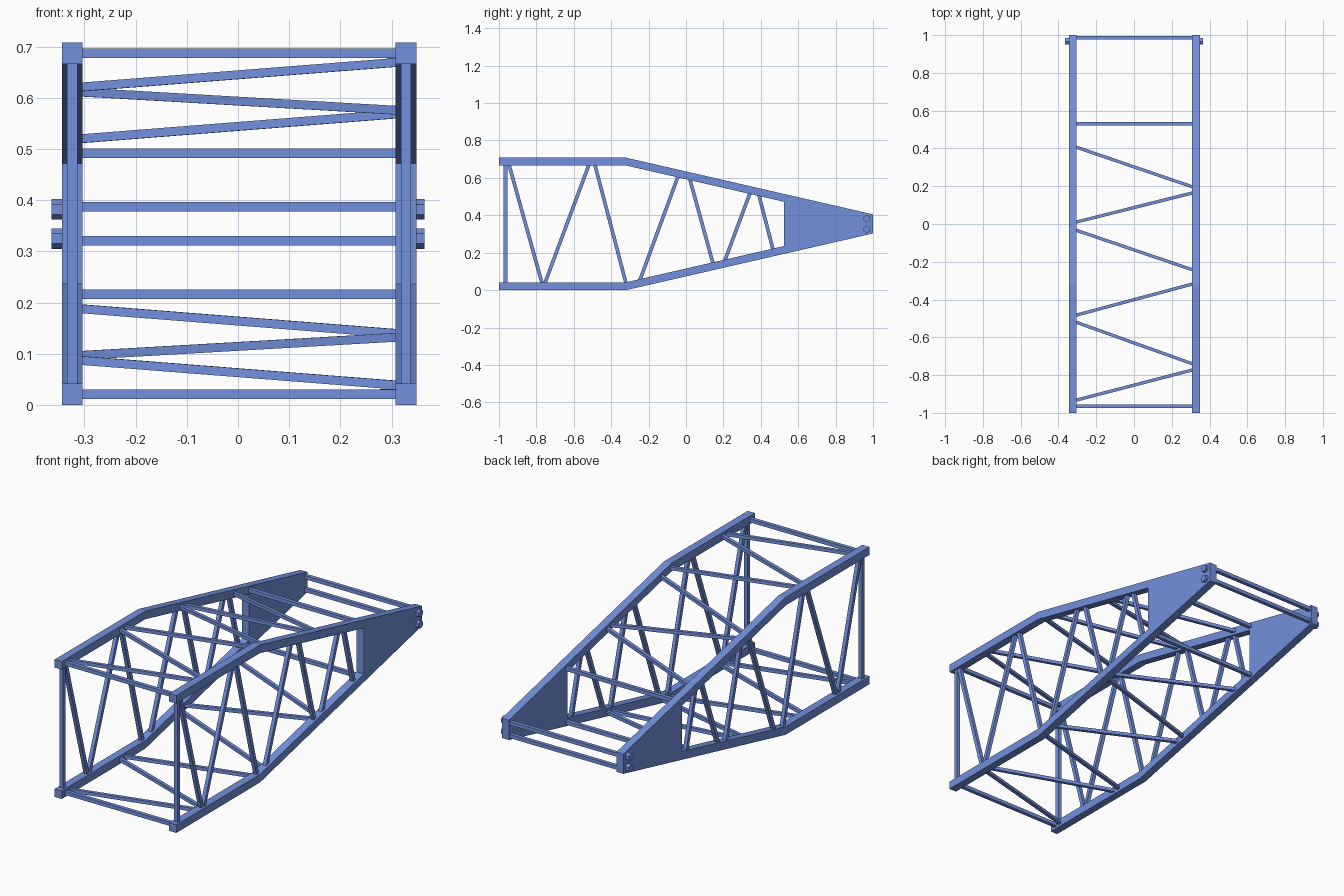
import bpy, bmesh, math
from mathutils import Vector, Matrix

if "Cube" in bpy.data.objects:
    bpy.data.objects.remove(bpy.data.objects["Cube"])

H = 0.708                       # overall height
T = 0.042                       # chord thickness
BEND, SLOPE = -0.32, 0.2295     # where the chords start to taper, and how fast
SIDES = {"left": (-0.344, -0.304), "right": (0.308, 0.349)}

blue = bpy.data.materials.new("blue_paint")
blue.diffuse_color = (0.17, 0.28, 0.72, 1)
blue.use_nodes = True
blue.node_tree.nodes["Principled BSDF"].inputs["Base Color"].default_value = blue.diffuse_color


def finish(name, bm):
    bmesh.ops.recalc_face_normals(bm, faces=bm.faces)
    mesh = bpy.data.meshes.new(name)
    bm.to_mesh(mesh)
    bm.free()
    mesh.materials.append(blue)
    obj = bpy.data.objects.new(name, mesh)
    bpy.context.collection.objects.link(obj)
    return obj


def extrude_profile(name, points, x0, x1):
    """Extrude a (y, z) outline from x0 to x1."""
    bm = bmesh.new()
    face = bm.faces.new([bm.verts.new((x0, y, z)) for y, z in points])
    ext = bmesh.ops.extrude_face_region(bm, geom=[face])["geom"]
    verts = [v for v in ext if isinstance(v, bmesh.types.BMVert)]
    bmesh.ops.translate(bm, vec=(x1 - x0, 0, 0), verts=verts)
    return finish(name, bm)


def bar(name, a, b, size, up):
    """Square bar from a to b, with one side facing roughly along up."""
    a, b = Vector(a), Vector(b)
    along = (b - a).normalized()
    side = along.cross(Vector(up)).normalized()
    rot = Matrix((side, along, side.cross(along))).transposed().to_4x4()
    bm = bmesh.new()
    bmesh.ops.create_cube(bm, size=1, matrix=Matrix.Translation((a + b) / 2) @ rot
                          @ Matrix.Diagonal((size, (b - a).length, size, 1)))
    return finish(name, bm)


def chord_z(y, level, depth=T / 2):
    """Height inside the top or bottom chord at y, at a depth from its outer face."""
    z = depth + max(0, y - BEND) * SLOPE
    return H - z if level == "top" else z


# Side frames: chords, end plates, pins, posts and zigzag braces
BRACES = [(-0.946, -0.77), (-0.519, -0.754), (-0.487, -0.321), (-0.043, -0.246),
          (0.021, 0.144), (0.342, 0.208), (0.39, 0.465)]     # (top y, bottom y)
for side, (x0, x1) in SIDES.items():
    xc = (x0 + x1) / 2
    for level in ("top", "bottom"):
        ys = (-1, BEND, 1)
        outline = [(y, chord_z(y, level, 0)) for y in ys]
        outline += [(y, chord_z(y, level, T)) for y in reversed(ys)]
        extrude_profile(f"{side}_{level}_chord", outline, x0, x1)

    plate = [(y, chord_z(y, lv, T)) for y, lv in
             ((0.525, "top"), (1, "top"), (1, "bottom"), (0.525, "bottom"))]
    extrude_profile(f"{side}_end_plate", plate, x0, x1)

    outer = math.copysign(0.3645, xc)
    for label, z in (("upper", 0.382), ("lower", 0.325)):
        hexagon = [(0.967 + 0.02 * math.sin(k * math.pi / 3),
                    z + 0.02 * math.cos(k * math.pi / 3)) for k in range(6)]
        extrude_profile(f"{side}_{label}_pin", hexagon, xc, outer)

    bar(f"{side}_post", (xc, -0.965, T / 2), (xc, -0.965, H - T / 2), 0.02, (1, 0, 0))
    for i, (yt, yb) in enumerate(BRACES):
        bar(f"{side}_brace_{i + 1}", (xc, yt, chord_z(yt, "top", T * 0.9)),
            (xc, yb, chord_z(yb, "bottom", T * 0.9)), 0.019, (1, 0, 0))

# Cross bars and diagonal lacing joining the two side frames
XL, XR = -0.315, 0.32
LACING = [(-0.935, -0.77), (-0.517, -0.744), (-0.485, -0.315),
          (-0.03, -0.246), (0.008, 0.167), (0.41, 0.193)]    # (left y, right y)
for level in ("top", "bottom"):
    for label, y in (("front", -0.965), ("middle", 0.53), ("back", 0.986)):
        z = chord_z(y, level)
        bar(f"{level}_{label}_cross_bar", (XL, y, z), (XR, y, z), 0.019, (0, 0, 1))
    for i, (yl, yr) in enumerate(LACING):
        bar(f"{level}_lacing_{i + 1}", (XL, yl, chord_z(yl, level)),
            (XR, yr, chord_z(yr, level)), 0.017, (0, 0, 1))
